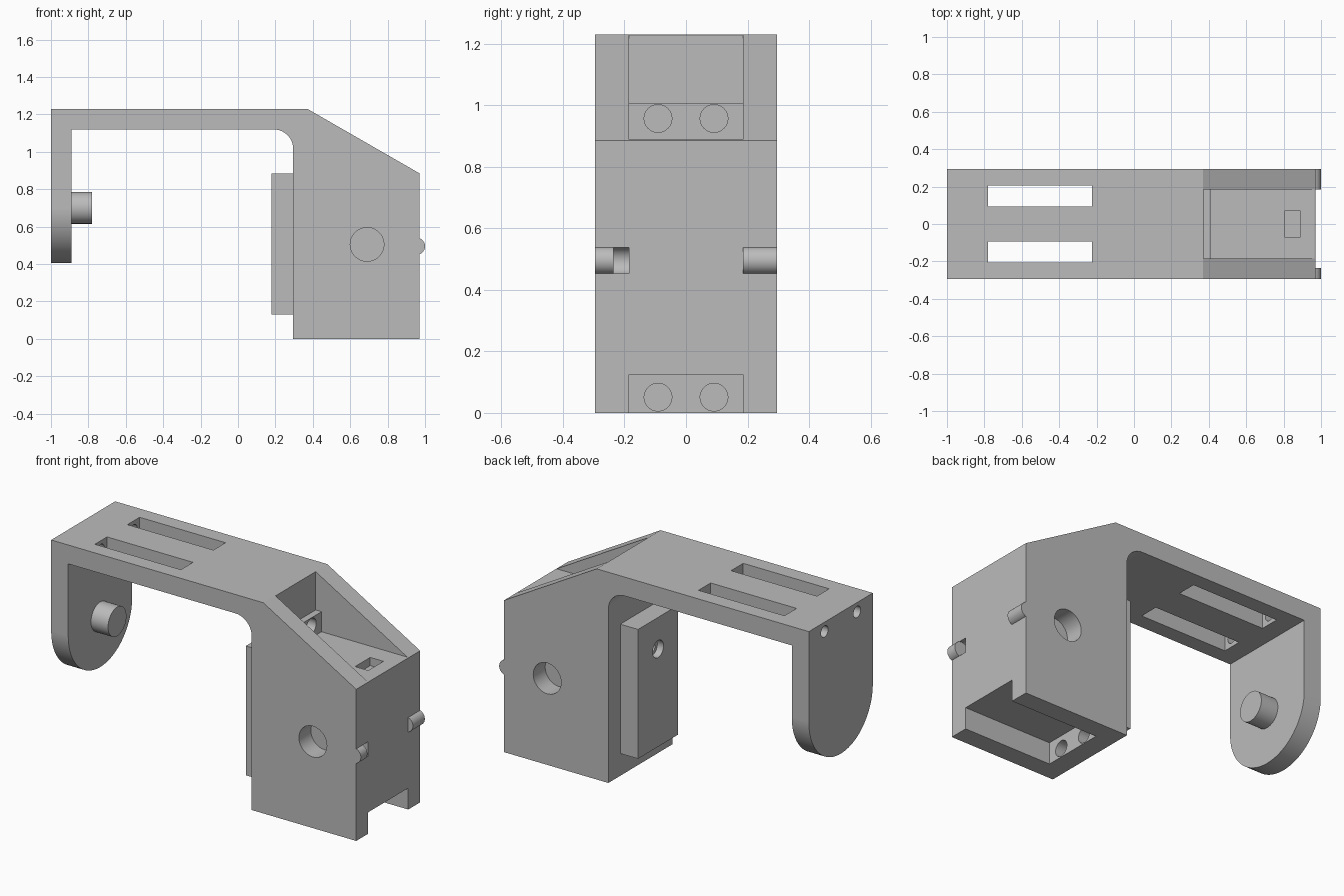
import bpy, bmesh, math
from mathutils import Matrix, Vector

old = bpy.data.objects.get("Cube")
if old:
    bpy.data.objects.remove(old, do_unlink=True)

grey = bpy.data.materials.new("plain_grey")
grey.use_nodes = True
COLOR = (0.5, 0.5, 0.5, 1)
grey.diffuse_color = COLOR
grey.node_tree.nodes["Principled BSDF"].inputs["Base Color"].default_value = COLOR


def make(name, bm):
    bmesh.ops.recalc_face_normals(bm, faces=bm.faces)
    mesh = bpy.data.meshes.new(name)
    bm.to_mesh(mesh)
    bm.free()
    mesh.materials.append(grey)
    ob = bpy.data.objects.new(name, mesh)
    bpy.context.collection.objects.link(ob)
    return ob


def prism(name, points, offset):
    """Extrude a closed 3D outline along an offset."""
    bm = bmesh.new()
    face = bm.faces.new([bm.verts.new(p) for p in points])
    new = bmesh.ops.extrude_face_region(bm, geom=[face])["geom"]
    bmesh.ops.translate(bm, vec=offset, verts=[v for v in new if isinstance(v, bmesh.types.BMVert)])
    return make(name, bm)


def box(name, x0, x1, y0, y1, z0, z1):
    return prism(name, [(x0, y0, z0), (x1, y0, z0), (x1, y1, z0), (x0, y1, z0)], (0, 0, z1 - z0))


def cylinder(name, start, end, radius, segments=48):
    a, b = Vector(start), Vector(end)
    bm = bmesh.new()
    turn = (b - a).to_track_quat("Z", "Y").to_matrix().to_4x4()
    bmesh.ops.create_cone(bm, cap_ends=True, segments=segments, radius1=radius, radius2=radius,
                          depth=(b - a).length, matrix=Matrix.Translation((a + b) / 2) @ turn)
    return make(name, bm)


def arc(cx, cz, r, a0, a1, n):
    angles = [math.radians(a0 + (a1 - a0) * i / n) for i in range(n + 1)]
    return [(cx + r * math.cos(a), cz + r * math.sin(a)) for a in angles]


def cut(target, cutter):
    mod = target.modifiers.new("cut", "BOOLEAN")
    mod.operation, mod.solver, mod.object = "DIFFERENCE", "EXACT", cutter
    bpy.context.view_layer.objects.active = target
    bpy.ops.object.modifier_apply(modifier=mod.name)
    bpy.data.objects.remove(cutter, do_unlink=True)


W = 0.295      # half width of the bracket
C = 0.185      # half width of pockets and pad
FRONT = 0.97   # block end face

# Bracket: top bar and sloped block in one profile
profile = [(-1, 1.12), (-1, 1.23), (0.37, 1.23), (FRONT, 0.885), (FRONT, 0), (0.295, 0)]
profile += arc(0.19, 1.015, 0.105, 0, 90, 12)
bracket = prism("bracket", [(x, -W, z) for x, z in profile], (0, 2 * W, 0))

# Upper pocket with a ledge, lower channel, and shallow floor slot
cut(bracket, box("cutter", 0.41, 1.2, -C, C, 0.888, 1.4))
cut(bracket, box("cutter", 0.372, 1.2, -C, C, 1.005, 1.4))
cut(bracket, box("cutter", 0.41, 1.2, -C, C, -0.2, 0.125))
cut(bracket, box("cutter", 0.805, 0.89, -0.07, 0.07, 0.84, 0.95))

for s in (-1, 1):
    # Long slots through the top bar, with screw holes from the end
    cut(bracket, box("cutter", -0.78, -0.225, s * 0.15 - 0.056, s * 0.15 + 0.056, 1.0, 1.4))
    cut(bracket, cylinder("cutter", (-1.1, s * 0.15, 1.175), (-0.7, s * 0.15, 1.175), 0.033, 32))
    # Round side recesses
    cut(bracket, cylinder("cutter", (0.69, s * C, 0.505), (0.69, s * 0.4, 0.505), 0.09))
    # Screw holes in both step faces
    for z in (0.957, 0.051):
        cut(bracket, cylinder("cutter", (0.33, s * 0.091, z), (0.5, s * 0.091, z), 0.045))

# Rounded recess beside one nub
cut(bracket, cylinder("cutter", (0.955, -0.235, 0.495), (0.955, -C, 0.495), 0.045))

# Rounded end arm with peg
outline = [(-W, 1.121), *arc(0, 0.70, W, 180, 360, 40), (W, 1.121)]
arm = prism("end_arm", [(-1, y, z) for y, z in outline], (0.11, 0, 0))
peg = cylinder("arm_peg", (-0.9, 0, 0.70), (-0.78, 0, 0.70), 0.085)

# Pad on the inner face with a stepped hole
pad = box("inner_pad", 0.18, 0.3, -C, C, 0.13, 0.885)
cut(pad, cylinder("cutter", (0.1, 0, 0.70), (0.22, 0, 0.70), 0.05))
cut(pad, cylinder("cutter", (0.1, 0, 0.70), (0.28, 0, 0.70), 0.03))

# Hinge nubs on the end face
nubs = [cylinder("right_nub", (0.955, -W, 0.495), (0.955, -0.235, 0.495), 0.045),
        cylinder("left_nub", (0.955, C, 0.495), (0.955, W, 0.495), 0.045)]

# Smooth curves with crisp edges
for ob in [bracket, arm, peg, pad, *nubs]:
    bpy.ops.object.select_all(action="DESELECT")
    ob.select_set(True)
    bpy.context.view_layer.objects.active = ob
    bpy.ops.object.shade_smooth_by_angle(angle=math.radians(25))
    ob.modifiers.new("clean_shading", "WEIGHTED_NORMAL").keep_sharp = True
